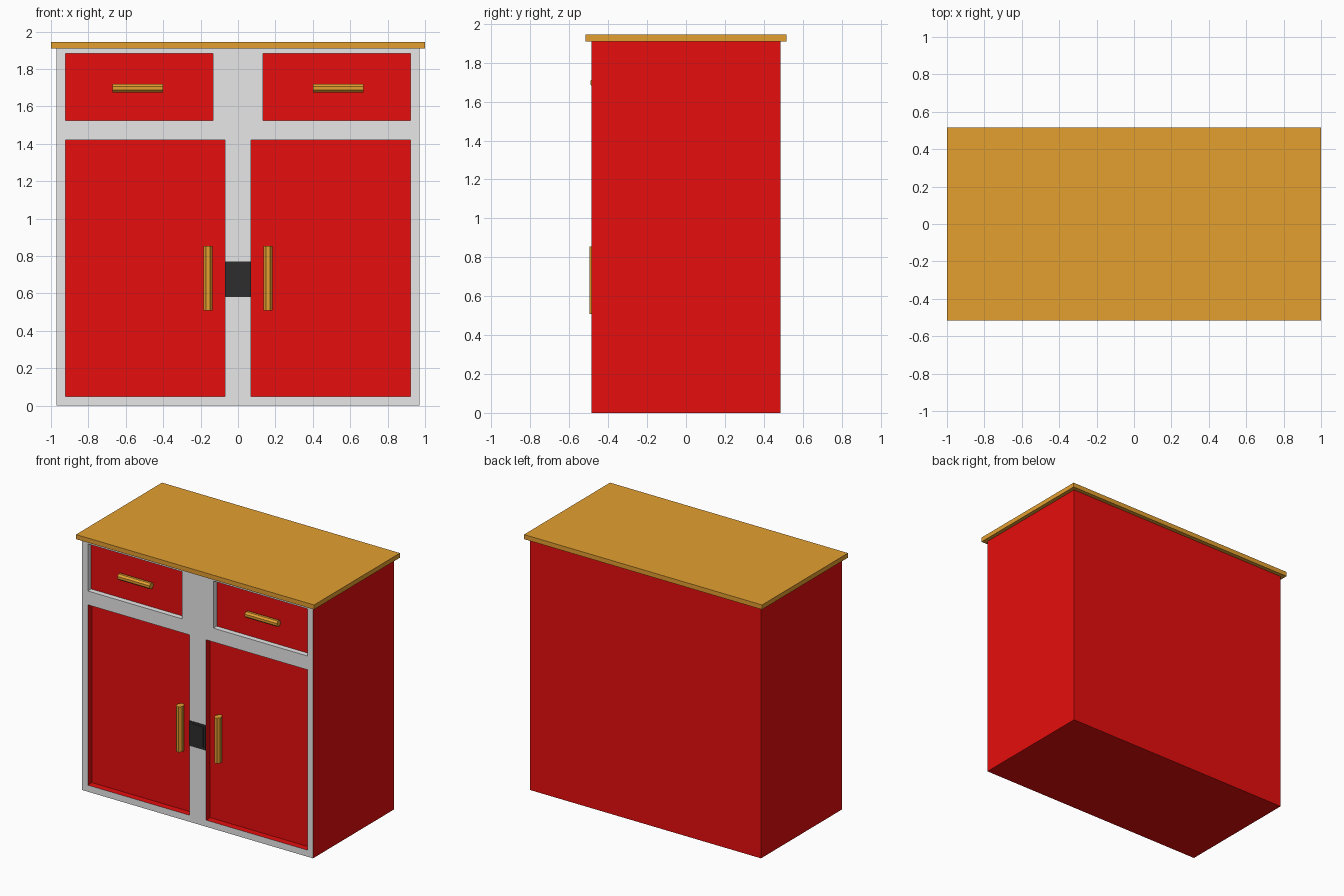
import bpy
import math
from mathutils import Vector

default = bpy.data.objects.get("Cube")
if default:
    bpy.data.objects.remove(default, do_unlink=True)


def material(name, rgb):
    m = bpy.data.materials.new(name)
    m.use_nodes = True
    m.diffuse_color = (*rgb, 1)
    m.node_tree.nodes["Principled BSDF"].inputs["Base Color"].default_value = (*rgb, 1)
    return m


RED = material("red paint", (0.8, 0.004, 0.004))
GREY = material("light grey", (0.8, 0.8, 0.8))
WOOD = material("golden wood", (0.78, 0.35, 0.03))
BLACK = material("black metal", (0.027, 0.027, 0.027))


def box(name, lo, hi, mat):
    """Box between two corners."""
    lo, hi = Vector(lo), Vector(hi)
    bpy.ops.mesh.primitive_cube_add(size=1, location=(lo + hi) / 2)
    ob = bpy.context.object
    ob.name = name
    ob.scale = hi - lo
    bpy.ops.object.transform_apply(location=True, rotation=False, scale=True)
    ob.data.materials.append(mat)
    return ob


def bar(name, centre, radius, depth, length, upright):
    """Eight-sided handle, upright or lying along x."""
    bpy.ops.mesh.primitive_cylinder_add(vertices=8, radius=1, depth=1)
    ob = bpy.context.object
    ob.name = name
    turn = math.pi / 8
    ob.rotation_euler = (0, 0, turn)
    bpy.ops.object.transform_apply(rotation=True)
    fit = 1 / math.cos(turn)
    ob.scale = (radius * fit, depth * fit, length)
    bpy.ops.object.transform_apply(scale=True)
    if not upright:
        ob.rotation_euler = (0, math.pi / 2, 0)
    ob.location = centre
    ob.data.materials.append(WOOD)
    return ob


FRONT = -0.485
DOOR_Y, DRAWER_Y = FRONT + 0.05, FRONT + 0.04

# Cabinet body with recessed doors and drawers
body = box("cabinet_body", (-0.97, FRONT, 0), (0.97, 0.485, 1.91), RED)
body.data.materials.append(GREY)
cutters = []
for s in (-1, 1):
    for inner, z0, z1, y in ((0.07, 0.05, 1.42, DOOR_Y), (0.133, 1.525, 1.883, DRAWER_Y)):
        a, b = sorted((s * inner, s * 0.923))
        cutters.append(box("recess_cutter", (a, FRONT - 0.1, z0), (b, y, z1), RED))
for cutter in cutters:
    bpy.ops.object.select_all(action="DESELECT")
    body.select_set(True)
    bpy.context.view_layer.objects.active = body
    mod = body.modifiers.new("recess", "BOOLEAN")
    mod.operation = "DIFFERENCE"
    mod.solver = "EXACT"
    mod.object = cutter
    bpy.ops.object.modifier_apply(modifier=mod.name)
    bpy.data.objects.remove(cutter, do_unlink=True)

# Grey front frame and drawer surrounds, red everywhere else
for f in body.data.polygons:
    c = f.center
    frame = c.y < FRONT + 0.001
    surround = c.z > 1.5 and c.y < DRAWER_Y - 0.005 and abs(c.x) < 0.95
    f.material_index = 1 if frame or surround else 0

# Worktop
box("worktop", (-1, -0.516, 1.91), (1, 0.516, 1.945), WOOD)

# Handles on both sides
for s, side in ((-1, "right"), (1, "left")):
    bar(side + "_door_handle", (s * 0.1605, -0.466, 0.682), 0.024, 0.031, 0.345, True)
    bar(side + "_drawer_handle", (s * 0.535, -0.468, 1.697), 0.022, 0.0235, 0.27, False)

# Latch on the centre post
box("latch_plate", (-0.07, FRONT - 0.004, 0.58), (0.07, FRONT + 0.003, 0.77), BLACK)
box("latch_cover", (-0.052, FRONT - 0.007, 0.598), (0.052, FRONT - 0.002, 0.754), BLACK)
